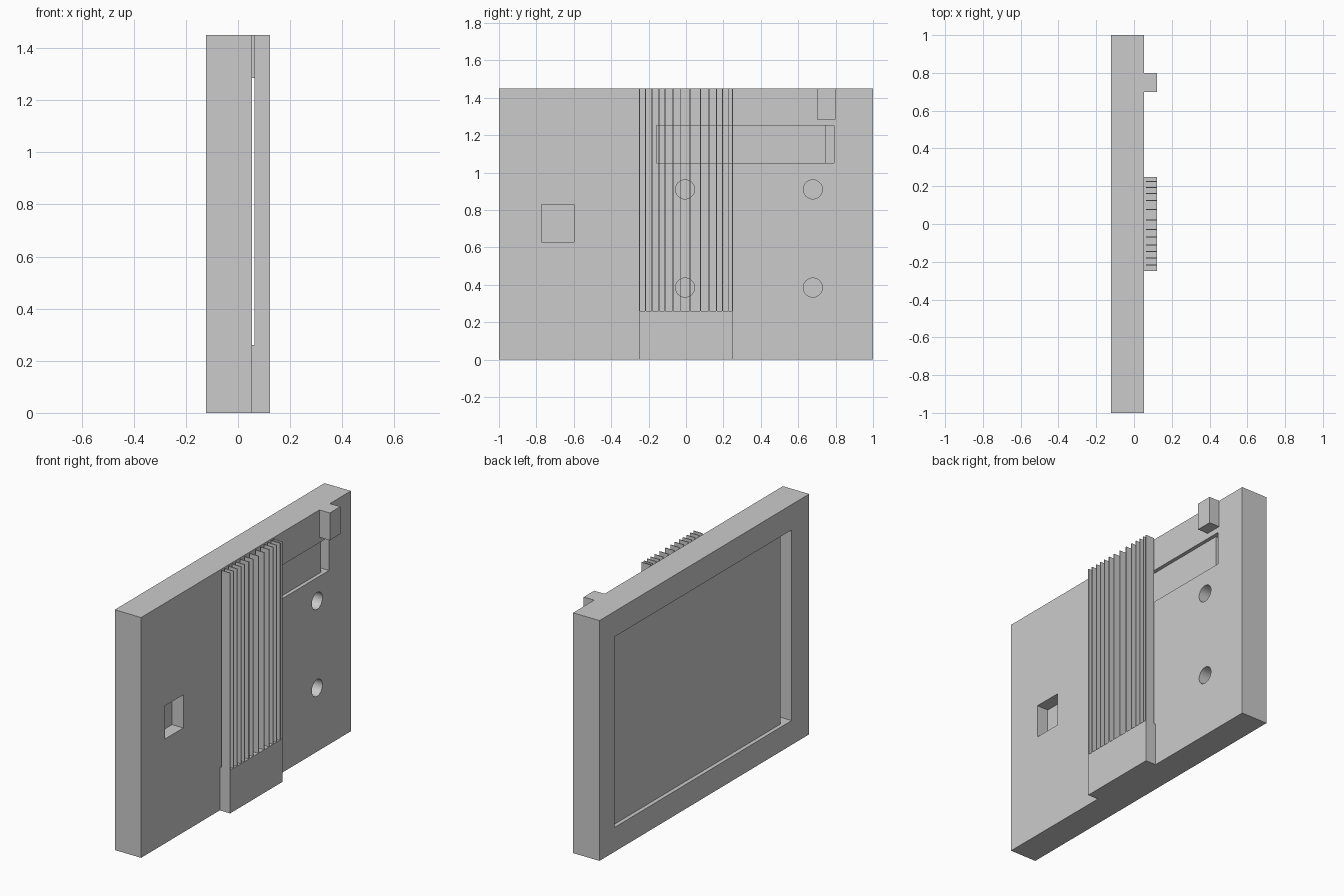
import bpy
import math

cube = bpy.data.objects.get("Cube")
if cube:
    bpy.data.objects.remove(cube, do_unlink=True)

grey = bpy.data.materials.new("light grey")
grey.use_nodes = True
colour = (0.6, 0.6, 0.6, 1)
grey.diffuse_color = colour
grey.node_tree.nodes["Principled BSDF"].inputs["Base Color"].default_value = colour


def box(name, x, y, z):
    """Box from (min, max) ranges along each axis."""
    bpy.ops.mesh.primitive_cube_add(size=1)
    ob = bpy.context.object
    ob.name = name
    for v in ob.data.vertices:
        v.co = [r[0] if c < 0 else r[1] for c, r in zip(v.co, (x, y, z))]
    ob.data.materials.append(grey)
    return ob


def cut(target, cutter):
    """Subtract the cutter from the target, then discard it."""
    mod = target.modifiers.new("cut", "BOOLEAN")
    mod.operation = "DIFFERENCE"
    mod.solver = "EXACT"
    mod.object = cutter
    bpy.ops.object.select_all(action="DESELECT")
    bpy.context.view_layer.objects.active = target
    target.select_set(True)
    bpy.ops.object.modifier_apply(modifier=mod.name)
    bpy.data.objects.remove(cutter, do_unlink=True)


BACK, FACE, OUTER, TOP = -0.1225, 0.0535, 0.1225, 1.45

# Main slab with a shallow recess on its back and a deeper groove at one end
panel = box("panel", (BACK, FACE), (-1, 1), (0, TOP))
cut(panel, box("recess_cutter", (-0.3, BACK + 0.024), (-0.832, 0.857), (0.147, 1.297)))
cut(panel, box("groove_cutter", (-0.3, BACK + 0.085), (-0.832, -0.762), (0.147, 1.297)))

# Square socket, shallow tray and the deeper slot at its end
cut(panel, box("socket_cutter", (FACE - 0.075, 0.3), (-0.772, -0.598), (0.63, 0.83)))
cut(panel, box("tray_cutter", (FACE - 0.022, 0.3), (-0.158, 0.79), (1.05, 1.252)))
cut(panel, box("slot_cutter", (FACE - 0.06, 0.3), (0.745, 0.79), (1.05, 1.252)))

# Four round blind holes
for y in (-0.005, 0.678):
    for z in (0.385, 0.91):
        bpy.ops.mesh.primitive_cylinder_add(
            vertices=32, radius=0.051, depth=0.3,
            location=(FACE - 0.07 + 0.15, y, z), rotation=(0, math.pi / 2, 0))
        hole = bpy.context.object
        hole.data.materials.append(grey)
        cut(panel, hole)
bpy.ops.object.select_all(action="DESELECT")
panel.select_set(True)
bpy.context.view_layer.objects.active = panel
bpy.ops.object.shade_smooth_by_angle(angle=math.radians(30))

# Block at the foot of the fins and tab at the top edge
box("fin_base", (FACE, OUTER), (-0.25, 0.25), (0, 0.26))
box("top_tab", (FACE, OUTER), (0.7, 0.8), (1.285, TOP))

# Thin upright fins, standing clear of the slab
fins = (-0.2475, -0.217, -0.181, -0.145, -0.112, -0.07, -0.028,
        0.021, 0.077, 0.124, 0.162, 0.194, 0.226, 0.2475)
for i, y in enumerate(fins):
    box(f"fin_{i + 1}", (FACE + 0.01, OUTER), (y - 0.0025, y + 0.0025), (0.258, TOP))
